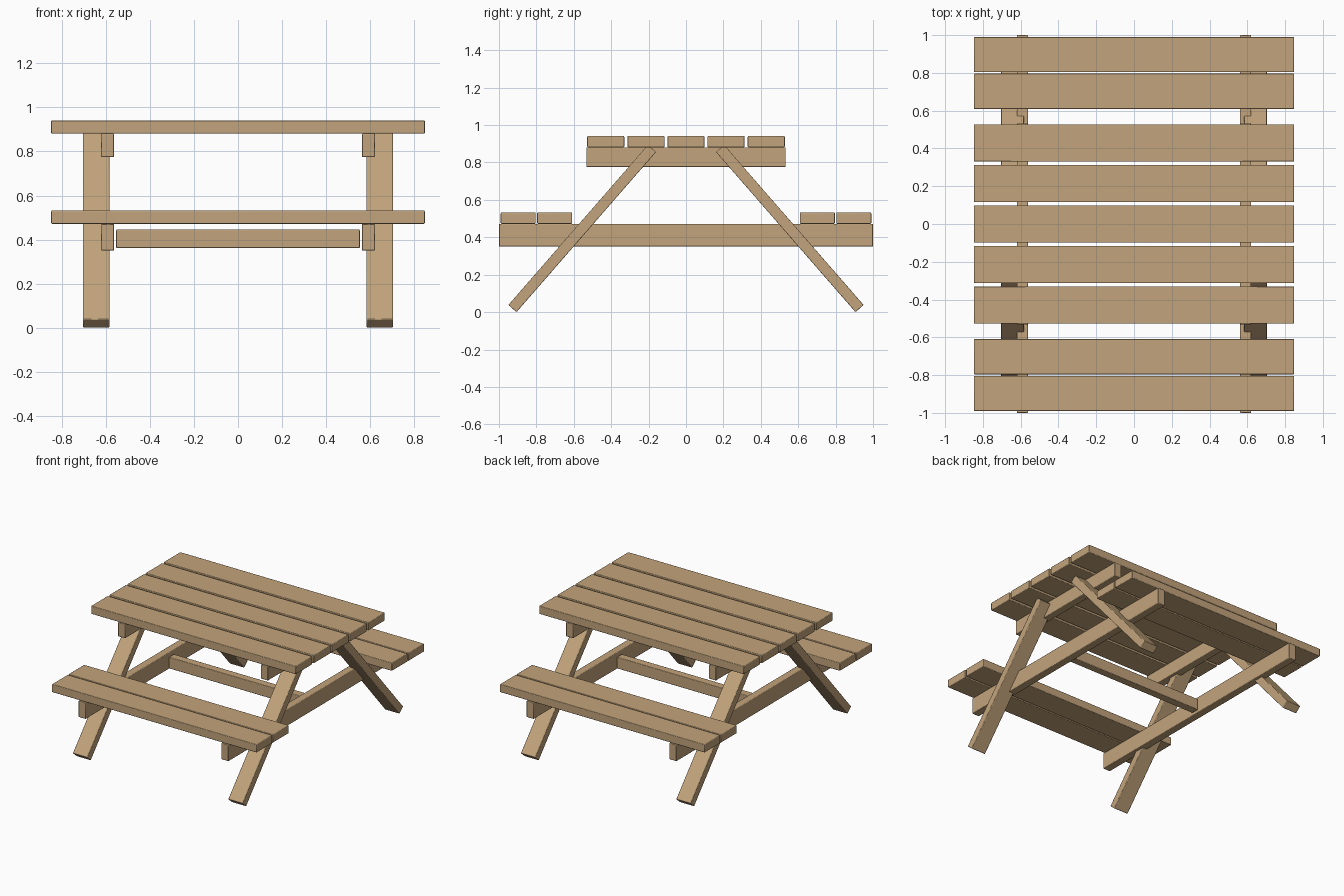
import bpy
import math
from mathutils import Vector

cube = bpy.data.objects.get("Cube")
if cube:
    bpy.data.objects.remove(cube, do_unlink=True)

wood = bpy.data.materials.new("light_wood")
wood.use_nodes = True
wood.diffuse_color = (0.54, 0.37, 0.20, 1)
wood.node_tree.nodes["Principled BSDF"].inputs["Base Color"].default_value = wood.diffuse_color


def board(name, centre, size, tilt=0.0):
    """Softly bevelled board, tilted about the x axis."""
    bpy.ops.mesh.primitive_cube_add(size=1, location=centre)
    obj = bpy.context.object
    obj.name = name
    obj.scale = size
    bpy.ops.object.transform_apply(location=False, rotation=False, scale=True)
    obj.rotation_euler.x = tilt
    obj.data.materials.append(wood)
    bevel = obj.modifiers.new("soft_edges", 'BEVEL')
    bevel.width = 0.004
    bevel.segments = 2
    bpy.ops.object.shade_smooth_by_angle(angle=math.radians(30))
    return obj


PLANK_LENGTH = 1.694
PLANK_THICK = 0.06

# Table top planks
for i in range(-2, 3):
    board("table_plank", (0, i * 0.2145, 0.911), (PLANK_LENGTH, 0.198, PLANK_THICK))

# Bench seats, two planks on each side
for side in (-1, 1):
    for y in (0.702, 0.897):
        board("seat_plank", (0, side * y, 0.502), (PLANK_LENGTH, 0.187, PLANK_THICK))

for x_side in (-1, 1):
    # Cross beams under the table top and the seats
    board("table_beam", (x_side * 0.591, 0, 0.828), (0.059, 1.066, 0.106))
    board("seat_beam", (x_side * 0.591, 0, 0.411), (0.059, 2.0, 0.122))

    # Splayed legs
    for y_side in (-1, 1):
        foot = Vector((x_side * 0.643, y_side * 0.928, 0.019))
        head = Vector((x_side * 0.643, y_side * 0.182, 0.875))
        span = head - foot
        board("leg", (foot + head) / 2, (0.12, 0.058, span.length),
              math.atan2(-span.y, span.z))

# Long stretcher between the seat beams
board("stretcher", (0, 0, 0.404), (1.104, 0.06, 0.085))
